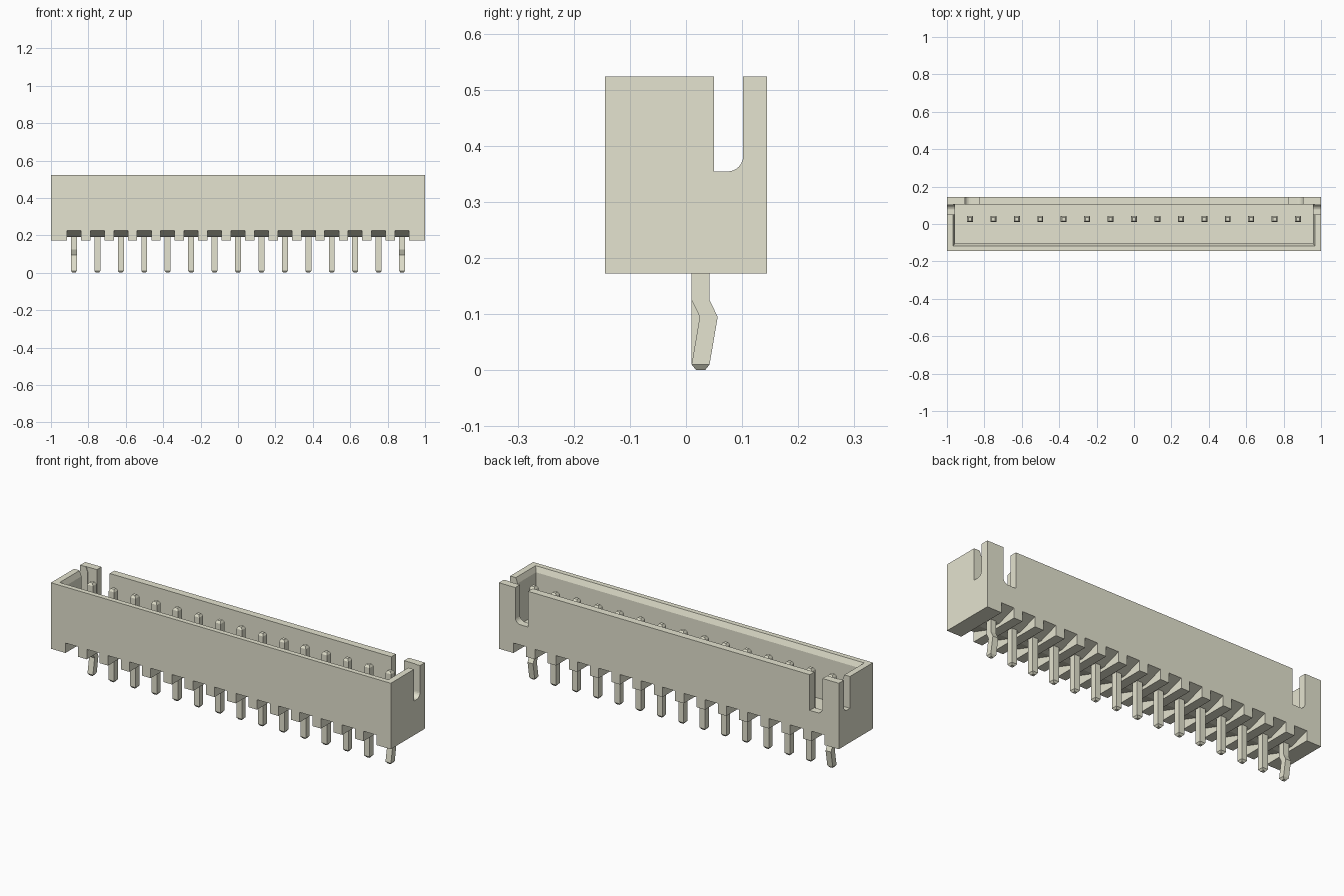
import bpy, bmesh, math

cube = bpy.data.objects.get("Cube")
if cube:
    bpy.data.objects.remove(cube, do_unlink=True)

# Warm white used for housing and pins
mat = bpy.data.materials.new("warm_white")
mat.use_nodes = True
COLOUR = (0.778, 0.770, 0.626, 1)
mat.diffuse_color = COLOUR
mat.node_tree.nodes["Principled BSDF"].inputs["Base Color"].default_value = COLOUR

PINS = 15
PITCH = 0.1253
PIN_Y = 0.026
BOTTOM, TOP = 0.172, 0.523
DEPTH = 0.144
pin_xs = [(i - (PINS - 1) / 2) * PITCH for i in range(PINS)]


def loft(bm, rings):
    """Closed solid through equal-sized rings of points."""
    loops = [[bm.verts.new(p) for p in ring] for ring in rings]
    n = len(loops[0])
    for a, b in zip(loops, loops[1:]):
        for i in range(n):
            j = (i + 1) % n
            bm.faces.new((a[i], a[j], b[j], b[i]))
    bm.faces.new(loops[0][::-1])
    bm.faces.new(loops[-1])


def rect(x0, x1, y0, y1, z):
    return [(x0, y0, z), (x1, y0, z), (x1, y1, z), (x0, y1, z)]


def make(name, bm):
    bmesh.ops.recalc_face_normals(bm, faces=bm.faces)
    mesh = bpy.data.meshes.new(name)
    bm.to_mesh(mesh)
    bm.free()
    mesh.materials.append(mat)
    obj = bpy.data.objects.new(name, mesh)
    bpy.context.collection.objects.link(obj)
    return obj


def slot_profile(inner, outer, floor, radius):
    """U-shaped slot with one rounded lower corner on its outer side."""
    s = 1 if outer > inner else -1
    arc = [(outer - s * radius * (1 - math.cos(a)), floor + radius * (1 - math.sin(a)))
           for a in (math.radians(d) for d in range(90, -1, -15))]
    return [(inner, 0.6), (inner, floor)] + arc + [(outer, 0.6)]


# Housing block
bm = bmesh.new()
loft(bm, [rect(-1, 1, -DEPTH, DEPTH, z) for z in (BOTTOM, TOP)])
housing = make("housing", bm)
cutters = []

# Cavity with a bevelled rim at the front and ends
bm = bmesh.new()
loft(bm, [rect(-x, x, y, 0.105, z) for x, y, z in
          ((0.956, -0.105, 0.27), (0.956, -0.105, 0.495),
           (0.967, -0.117, TOP), (0.967, -0.117, 0.6))])
cutters.append(make("cavity_cutter", bm))

# Slots through both end walls
bm = bmesh.new()
profile = slot_profile(0.05, 0.102, 0.354, 0.028)
loft(bm, [[(x, y, z) for y, z in profile] for x in (-1.1, 1.1)])
cutters.append(make("end_slot_cutter", bm))

# Mirrored slots through the back wall
bm = bmesh.new()
for side in (-1, 1):
    profile = slot_profile(side * 0.829, side * 0.904, 0.333, 0.03)
    loft(bm, [[(x, y, z) for x, z in profile] for y in (0.09, 0.2)])
cutters.append(make("back_slot_cutter", bm))

# Channels under the housing, rising towards the front and back
bm = bmesh.new()
channel = [(-0.16, 0.1), (0.16, 0.1), (0.16, 0.23), (DEPTH, 0.225),
           (0.04, 0.19), (-0.04, 0.19), (-DEPTH, 0.225), (-0.16, 0.23)]
for px in pin_xs:
    loft(bm, [[(px + d, y, z) for y, z in channel] for d in (-0.0375, 0.0375)])
cutters.append(make("channel_cutter", bm))

# Carve the housing and drop the cutters
for cutter in cutters:
    mod = housing.modifiers.new(cutter.name, "BOOLEAN")
    mod.operation = "DIFFERENCE"
    mod.solver = "EXACT"
    mod.object = cutter
    cutter.hide_render = True
bpy.context.view_layer.update()
carved = bpy.data.meshes.new_from_object(
    housing.evaluated_get(bpy.context.evaluated_depsgraph_get()))
housing.modifiers.clear()
housing.data = carved
for cutter in cutters:
    bpy.data.objects.remove(cutter, do_unlink=True)

# Pins: square with chamfered tips, the two end ones kinked backwards
H = 0.016
straight = [(0, 0, 0.008), (0.01, 0, H), (0.483, 0, H), (0.495, 0, 0.009)]
kinked = straight[:2] + [(0.095, 0.0145, H), (0.125, 0, H)] + straight[2:]
for i, px in enumerate(pin_xs):
    bm = bmesh.new()
    path = kinked if i in (0, PINS - 1) else straight
    loft(bm, [rect(px - h, px + h, PIN_Y + dy - h, PIN_Y + dy + h, z)
              for z, dy, h in path])
    make(f"pin_{i + 1}", bm)
